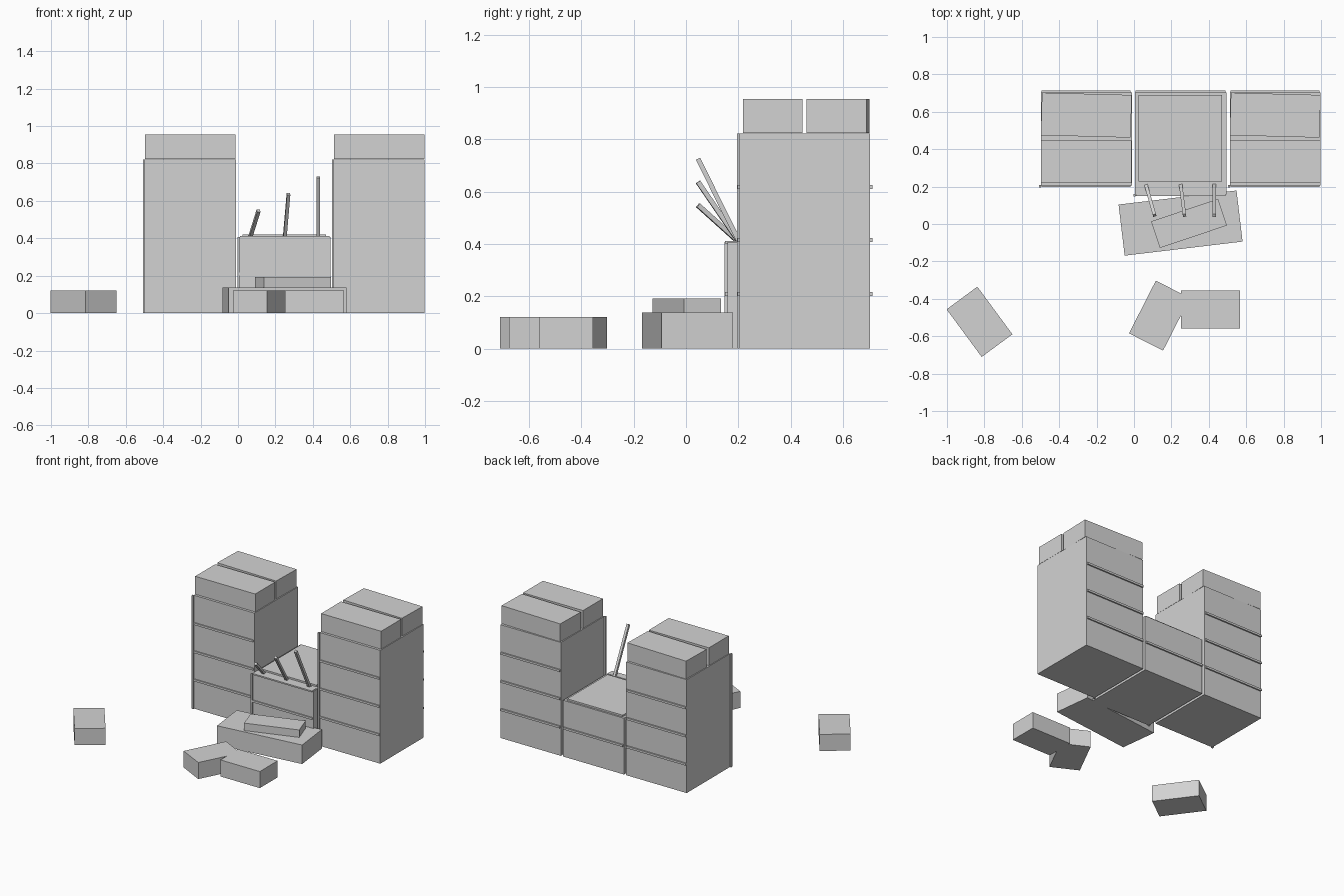
import bpy
import math
from mathutils import Vector

if "Cube" in bpy.data.objects:
    bpy.data.objects.remove(bpy.data.objects["Cube"])

# single flat grey
grey = bpy.data.materials.new("light_grey")
grey.diffuse_color = (0.65, 0.65, 0.65, 1)
grey.use_nodes = True
grey.node_tree.nodes["Principled BSDF"].inputs["Base Color"].default_value = grey.diffuse_color


def box(name, center, size, rot_z=0.0):
    """Box with given centre, size and turn about z (degrees)."""
    bpy.ops.mesh.primitive_cube_add(size=1, location=center)
    ob = bpy.context.object
    ob.name = name
    ob.scale = size
    ob.rotation_euler = (0, 0, math.radians(rot_z))
    ob.data.materials.append(grey)
    return ob


def span(name, x0, x1, y0, y1, z0, z1):
    """Box from its limits."""
    return box(name, ((x0 + x1) / 2, (y0 + y1) / 2, (z0 + z1) / 2),
               (x1 - x0, y1 - y0, z1 - z0))


def rod(name, a, b, width):
    """Square bar between two points."""
    a, b = Vector(a), Vector(b)
    ob = box(name, (a + b) / 2, (width, width, (b - a).length))
    ob.rotation_mode = 'QUATERNION'
    ob.rotation_quaternion = (b - a).to_track_quat('Z', 'Y')


def stack(name, x0, x1, y0, top, ledges):
    """Cabinet body with thin ledges front and back and a front left post."""
    span(name + "_body", x0, x1, y0, 0.703, 0, top)
    for z in ledges:
        span(name + "_ledge", x0 + 0.003, x1 - 0.006, y0 - 0.008, 0.713, z, z + 0.015)
    span(name + "_post", x0 - 0.010, x0 + 0.002, y0 - 0.010, y0 + 0.003, 0, top)


# two tall stacks with a pair of crates on top of each
for name, x0 in (("left_stack", -0.498), ("right_stack", 0.512)):
    x1 = x0 + 0.486
    stack(name, x0, x1, 0.205, 0.822, (0.202, 0.407, 0.611))
    mid = (x0 + x1) / 2
    box(name + "_top_crate_front", (mid, 0.332, 0.890), (0.482, 0.228, 0.130))
    box(name + "_top_crate_back", (mid, 0.582, 0.890), (0.480, 0.228, 0.130), -1.5)

# low middle stack with a lid
stack("middle_stack", 0.006, 0.494, 0.158, 0.408, (0.202,))
span("middle_lid", 0.025, 0.470, 0.228, 0.690, 0.406, 0.420)
span("middle_front_ledge", 0.01, 0.488, 0.150, 0.205, 0.402, 0.412)

# three leaning rods
for i, (xa, xb, z) in enumerate(((0.065, 0.110, 0.548), (0.250, 0.270, 0.637),
                                 (0.430, 0.430, 0.726))):
    rod("leaning_rod_%d" % (i + 1), (xa, 0.205, 0.405), (xb, 0.046, z), 0.018)

# long crate with a small one on it
box("long_crate", (0.249, 0.005, 0.069), (0.635, 0.275, 0.138), 6.8)
box("small_crate", (0.294, 0.003, 0.165), (0.378, 0.150, 0.054), 18.6)

# loose crates on the floor
for name, x, y, turn in (("loose_crate_left", -0.826, -0.523, -53.6),
                         ("loose_crate_middle", 0.136, -0.490, 63.0),
                         ("loose_crate_right", 0.409, -0.458, 0.0)):
    box(name, (x, y, 0.06), (0.316, 0.204, 0.12), turn)
